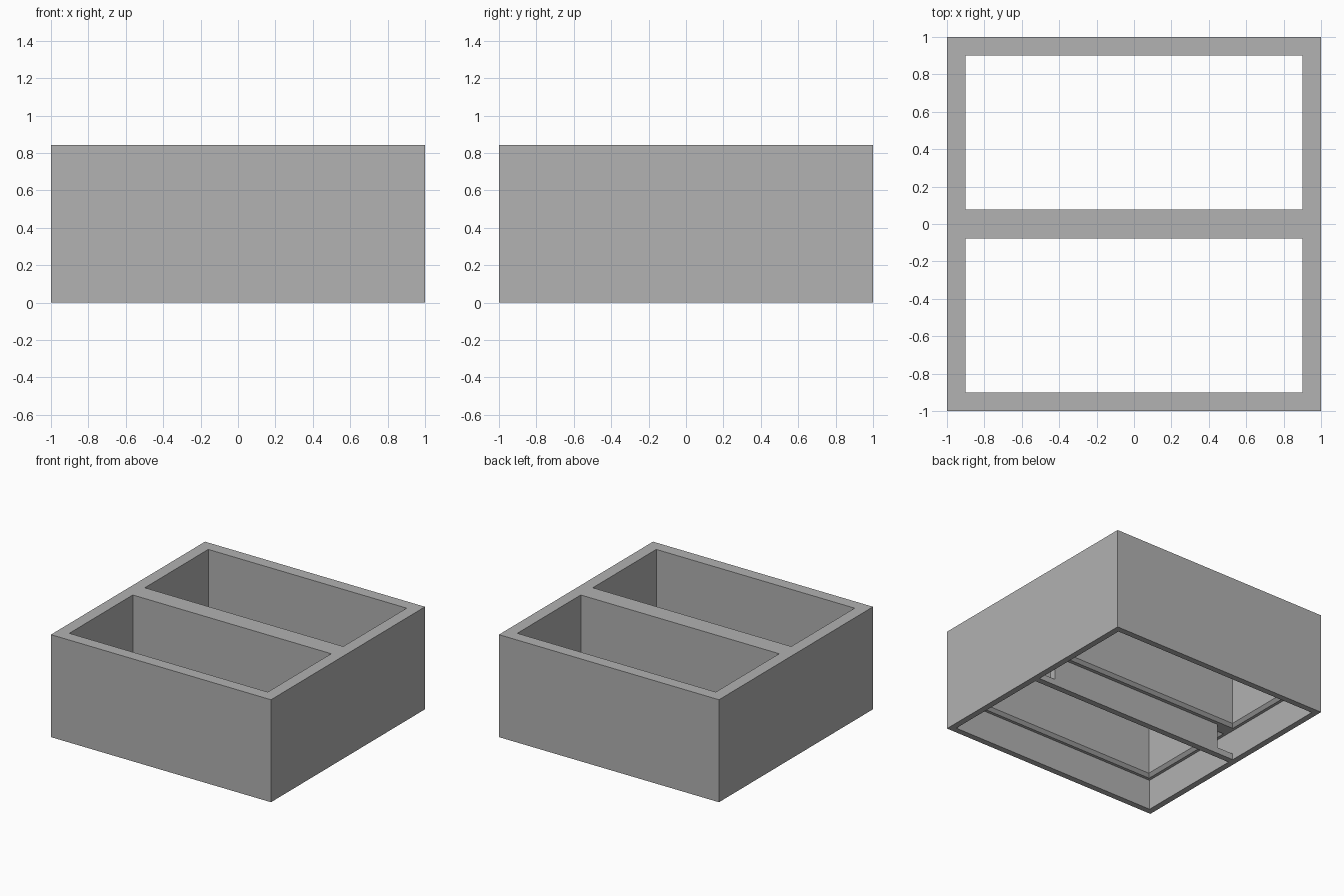
import bpy, bmesh

if "Cube" in bpy.data.objects:
    bpy.data.objects.remove(bpy.data.objects["Cube"])

SIZE, HEIGHT = 1.0, 0.842      # half width, full height
SKIRT = 0.95                   # inner half width of the lower skirt
LEDGE = 0.25                   # height of the underside ledge
HOLE, DIVIDER = 0.902, 0.078   # outer and inner edges of the two openings
BEVEL = 0.024                  # flare under each opening
RIB = 0.025                    # half thickness of the centre rib

grey = bpy.data.materials.new("grey")
grey.diffuse_color = (0.445, 0.445, 0.445, 1)
grey.use_nodes = True
grey.node_tree.nodes["Principled BSDF"].inputs["Base Color"].default_value = grey.diffuse_color


def make_object(name, bm):
    bmesh.ops.recalc_face_normals(bm, faces=bm.faces)
    mesh = bpy.data.meshes.new(name)
    bm.to_mesh(mesh)
    bm.free()
    mesh.materials.append(grey)
    obj = bpy.data.objects.new(name, mesh)
    bpy.context.collection.objects.link(obj)
    return obj


def stacked_box(name, levels):
    """Loft rectangles given as (x0, x1, y0, y1, z)."""
    bm = bmesh.new()
    rings = [[bm.verts.new((x, y, z)) for x, y in
              ((x0, y0), (x1, y0), (x1, y1), (x0, y1))]
             for x0, x1, y0, y1, z in levels]
    for low, high in zip(rings, rings[1:]):
        for i in range(4):
            j = (i + 1) % 4
            bm.faces.new((low[i], low[j], high[j], high[i]))
    bm.faces.new(rings[0])
    bm.faces.new(rings[-1])
    return make_object(name, bm)


def cut(target, cutter):
    cutter.hide_render = True
    mod = target.modifiers.new("cut", 'BOOLEAN')
    mod.operation = 'DIFFERENCE'
    mod.solver = 'EXACT'
    mod.object = cutter
    bpy.context.view_layer.objects.active = target
    bpy.ops.object.modifier_apply(modifier=mod.name)
    bpy.data.objects.remove(cutter, do_unlink=True)


# Outer box with a hollow underside
frame = stacked_box("frame", [(-SIZE, SIZE, -SIZE, SIZE, z) for z in (0, HEIGHT)])
cut(frame, stacked_box("skirt_cutter",
    [(-SKIRT, SKIRT, -SKIRT, SKIRT, z) for z in (-0.1, LEDGE)]))

# Two through openings, flared at the ledge
for side in (-1, 1):
    levels = []
    for z, grow in ((LEDGE - 0.1, BEVEL), (LEDGE, BEVEL),
                    (LEDGE + BEVEL, 0), (HEIGHT + 0.1, 0)):
        y0, y1 = sorted((side * (DIVIDER - grow), side * (HOLE + grow)))
        levels.append((-HOLE - grow, HOLE + grow, y0, y1, z))
    cut(frame, stacked_box("opening_cutter", levels))

# Centre rib under the divider, notched above a low bar at both ends
bm = bmesh.new()
end, top = SKIRT + 0.01, LEDGE + 0.01
profile = [(-end, 0), (end, 0), (end, 0.05), (0.8, 0.05),
           (0.8, top), (-0.8, top), (-0.8, 0.05), (-end, 0.05)]
face = bm.faces.new([bm.verts.new((x, -RIB, z)) for x, z in profile])
ext = bmesh.ops.extrude_face_region(bm, geom=[face])
bmesh.ops.translate(bm, vec=(0, 2 * RIB, 0),
                    verts=[v for v in ext["geom"] if isinstance(v, bmesh.types.BMVert)])
make_object("centre_rib", bm)
